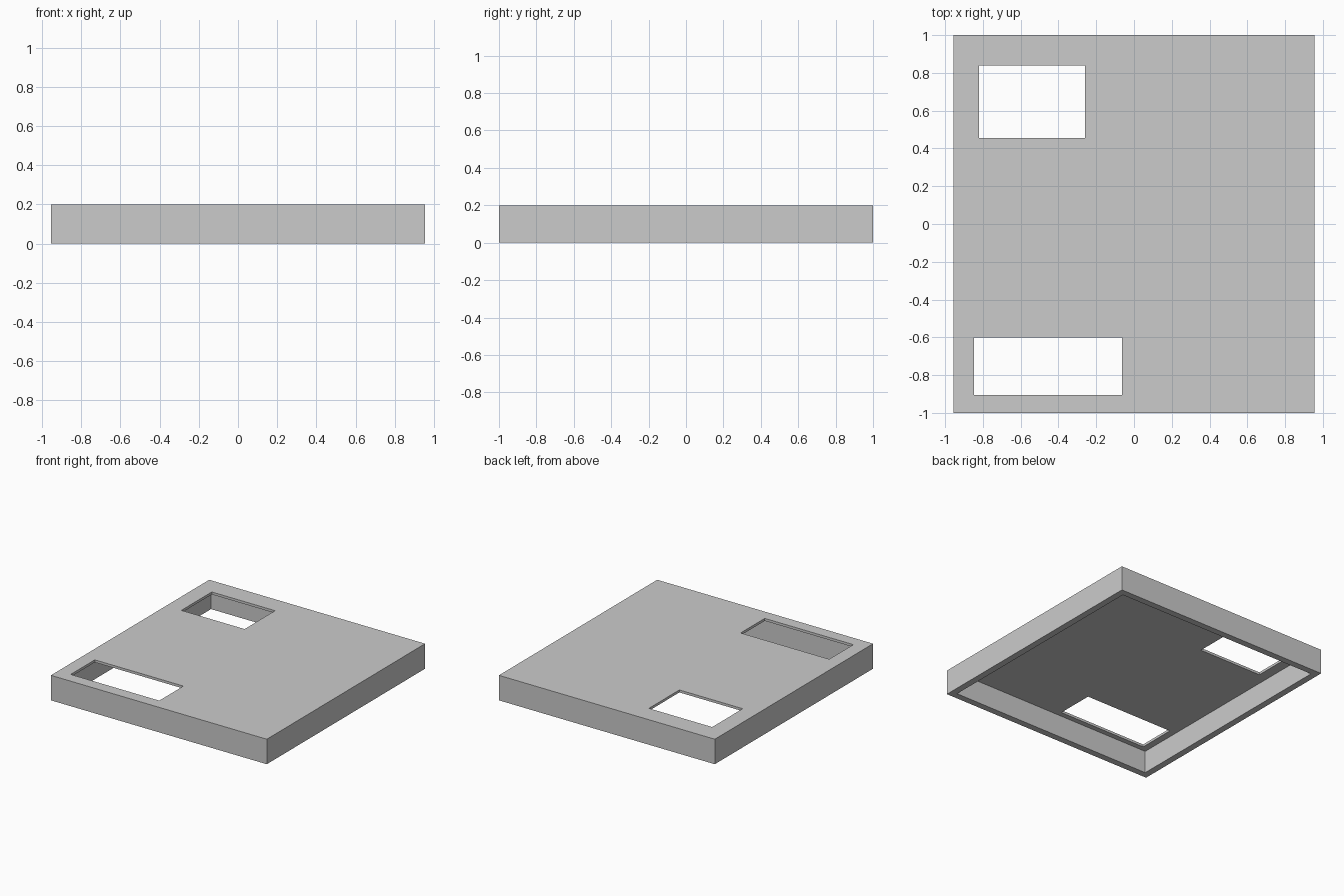
import bpy

cube = bpy.data.objects.get("Cube")
if cube:
    bpy.data.objects.remove(cube, do_unlink=True)

HALF_X, HALF_Y, HEIGHT = 0.955, 1.0, 0.2
WALL, TOP = 0.053, 0.02

grey = bpy.data.materials.new("plain grey")
grey.use_nodes = True
colour = (0.6, 0.6, 0.6, 1)
grey.diffuse_color = colour
grey.node_tree.nodes["Principled BSDF"].inputs["Base Color"].default_value = colour


def box(name, x, y, z):
    """Box spanning the given (low, high) pairs."""
    bpy.ops.mesh.primitive_cube_add(size=1, location=[sum(p) / 2 for p in (x, y, z)])
    ob = bpy.context.object
    ob.name = name
    ob.scale = [p[1] - p[0] for p in (x, y, z)]
    bpy.ops.object.transform_apply(location=True, rotation=False, scale=True)
    ob.data.materials.append(grey)
    return ob


def cut(target, cutter):
    """Subtract the cutter from the target and remove it."""
    cutter.hide_render = True
    mod = target.modifiers.new("cut", 'BOOLEAN')
    mod.operation = 'DIFFERENCE'
    mod.solver = 'EXACT'
    mod.object = cutter
    bpy.context.view_layer.objects.active = target
    bpy.ops.object.modifier_apply(modifier=mod.name)
    bpy.data.objects.remove(cutter, do_unlink=True)


# Shallow cover, open underneath
cover = box("cover_panel", (-HALF_X, HALF_X), (-HALF_Y, HALF_Y), (0, HEIGHT))
ix, iy = HALF_X - WALL, HALF_Y - WALL
cut(cover, box("cavity_cutter", (-ix, ix), (-iy, iy), (-0.1, HEIGHT - TOP)))

# Two rectangular openings through the top
through = (HEIGHT - 2 * TOP, HEIGHT + 0.1)
cut(cover, box("back_opening_cutter", (-0.82, -0.26), (0.455, 0.84), through))
cut(cover, box("front_opening_cutter", (-0.847, -0.063), (-0.905, -0.6), through))
